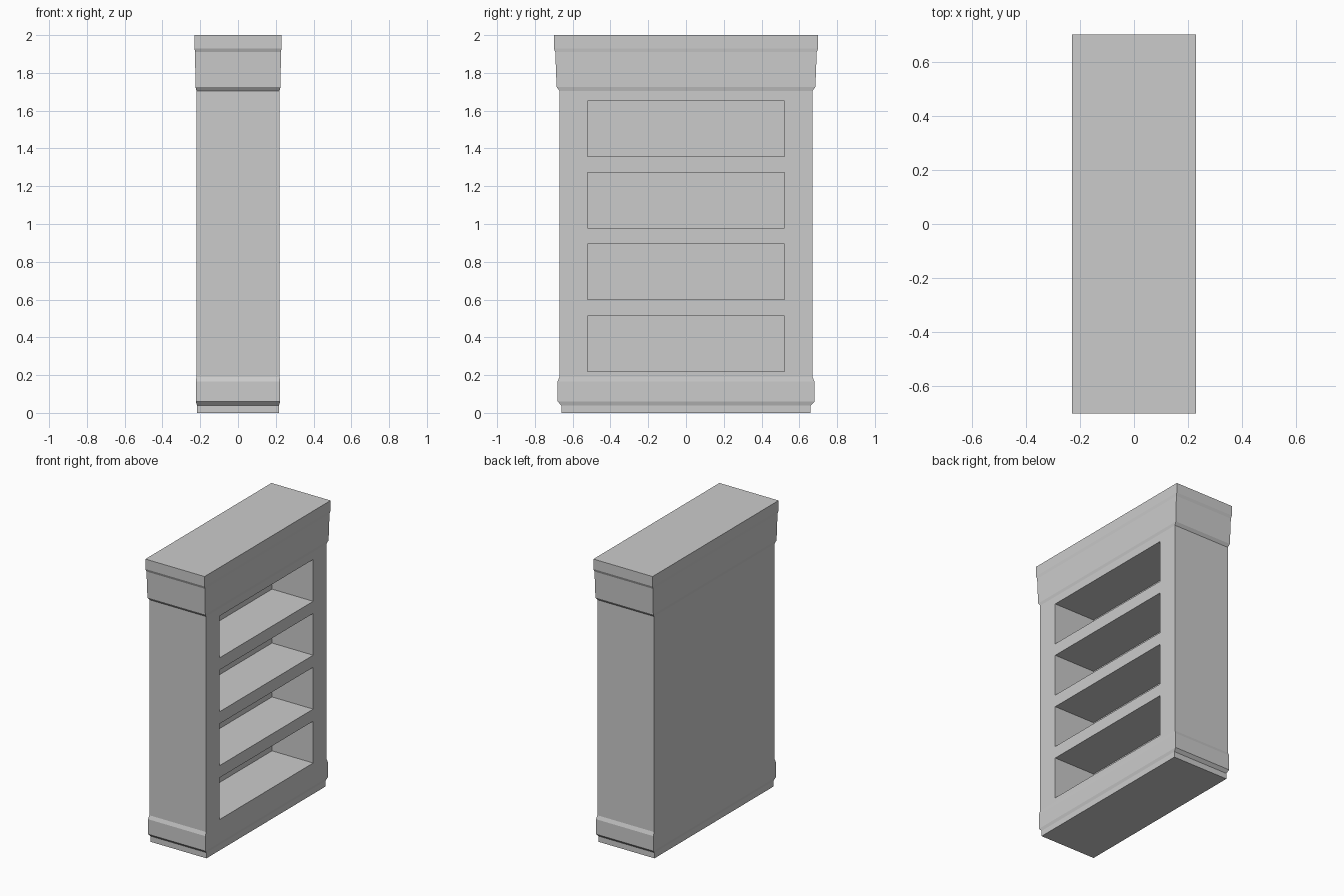
import bpy, bmesh

if "Cube" in bpy.data.objects:
    bpy.data.objects.remove(bpy.data.objects["Cube"])

# Moulding profile: (height, half length along y); depth keeps a fixed ratio
PROFILE = [(0, .66), (.04, .66), (.06, .68), (.165, .68), (.19, .67),
           (1.705, .67), (1.725, .685), (1.91, .692), (1.93, .70), (2.0, .70)]
RATIO = .23 / .70


def add_object(name, bm):
    bmesh.ops.recalc_face_normals(bm, faces=bm.faces)
    mesh = bpy.data.meshes.new(name)
    bm.to_mesh(mesh)
    bm.free()
    obj = bpy.data.objects.new(name, mesh)
    bpy.context.collection.objects.link(obj)
    return obj


# Cabinet body: rectangular rings stacked along the profile
bm = bmesh.new()
rings = [[bm.verts.new((sx * h * RATIO, sy * h, z))
          for sx, sy in ((-1, -1), (1, -1), (1, 1), (-1, 1))] for z, h in PROFILE]
for low, high in zip(rings, rings[1:]):
    for i in range(4):
        j = (i + 1) % 4
        bm.faces.new((low[i], low[j], high[j], high[i]))
bm.faces.new(rings[0][::-1])
bm.faces.new(rings[-1])
cabinet = add_object("bookcase_body", bm)

# Four shelf recesses opening toward +x
bm = bmesh.new()
for k in range(4):
    z0 = .22 + k * .379
    box = bmesh.ops.create_cube(bm, size=1)["verts"]
    bmesh.ops.scale(bm, vec=(.4, 1.042, .294), verts=box)
    bmesh.ops.translate(bm, vec=(.10, 0, z0 + .147), verts=box)
cutter = add_object("shelf_recess_cutter", bm)
cutter.hide_render = True
cutter.hide_viewport = False

# Cut the recesses and bake the result
mod = cabinet.modifiers.new("shelf_recesses", "BOOLEAN")
mod.operation = "DIFFERENCE"
mod.solver = "EXACT"
mod.object = cutter
bpy.context.view_layer.objects.active = cabinet
cabinet.select_set(True)
bpy.ops.object.modifier_apply(modifier=mod.name)
bpy.data.objects.remove(cutter)
